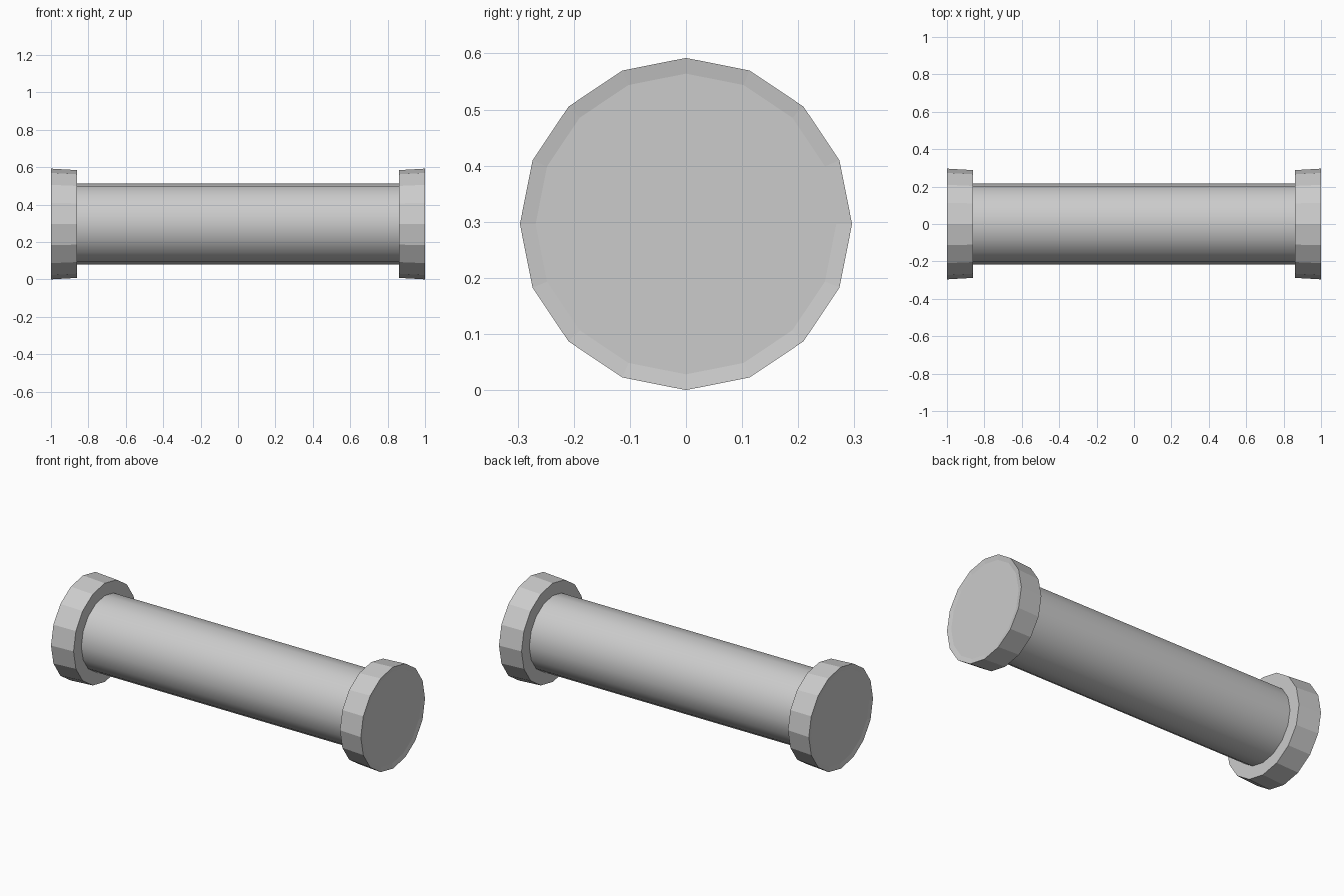
import bpy, bmesh, math

if "Cube" in bpy.data.objects:
    bpy.data.objects.remove(bpy.data.objects["Cube"])

SIDES = 16
CENTRE_Z = 0.296


def lathe(name, profile, smooth=False, capped=True):
    """Spin (x, radius) points round the long axis."""
    bm = bmesh.new()
    rings = []
    for x, r in profile:
        rings.append([bm.verts.new((x, r * math.sin(2 * math.pi * i / SIDES),
                                    CENTRE_Z + r * math.cos(2 * math.pi * i / SIDES)))
                      for i in range(SIDES)])
    for a, b in zip(rings, rings[1:]):
        for i in range(SIDES):
            j = (i + 1) % SIDES
            bm.faces.new((a[i], a[j], b[j], b[i])).smooth = smooth
    if capped:
        bm.faces.new(rings[0])
        bm.faces.new(rings[-1])
    bmesh.ops.recalc_face_normals(bm, faces=bm.faces)
    mesh = bpy.data.meshes.new(name)
    bm.to_mesh(mesh)
    bm.free()
    obj = bpy.data.objects.new(name, mesh)
    bpy.context.collection.objects.link(obj)
    return obj


# Smooth central shaft, ends buried in the flanges
lathe("shaft", [(-0.87, 0.216), (0.87, 0.216)], smooth=True)

# Faceted, slightly flared end flanges with a shallow dished outer face
for side, s in (("left", -1), ("right", 1)):
    lathe(side + "_flange", [(s * 0.86, 0.288), (s * 1.0, 0.296), (s * 0.995, 0.268)])
